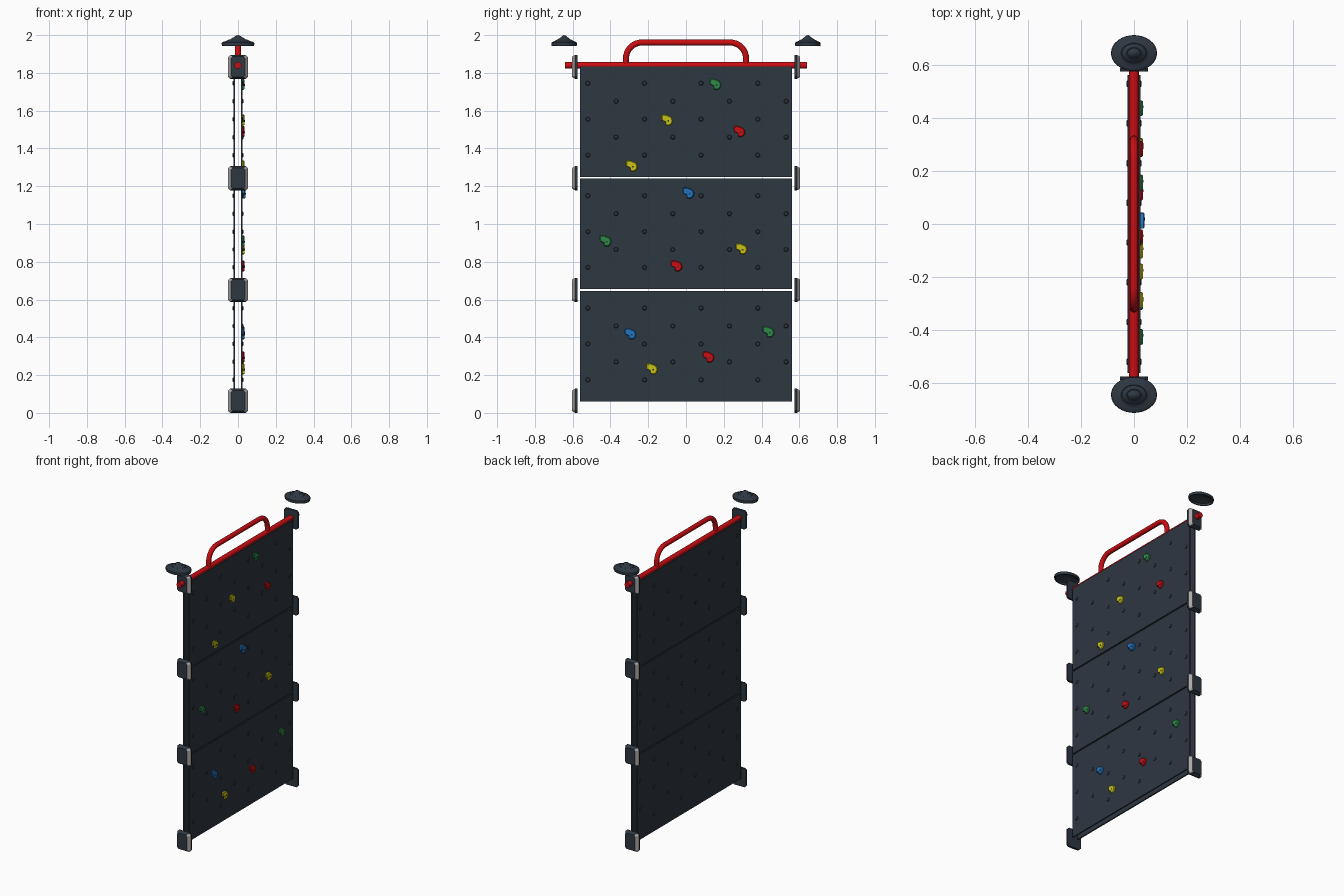
import bpy, bmesh
from math import sin, cos, pi, radians
from mathutils import Vector, Matrix

cube = bpy.data.objects.get("Cube")
if cube:
    bpy.data.objects.remove(cube, do_unlink=True)


def material(name, rgb):
    m = bpy.data.materials.new(name)
    m.use_nodes = True
    m.diffuse_color = (*rgb, 1)
    m.node_tree.nodes["Principled BSDF"].inputs["Base Color"].default_value = (*rgb, 1)
    return m


SLATE = material("slate", (0.027, 0.038, 0.053))
GREY = material("light_grey", (0.42, 0.40, 0.39))
RED = material("red", (0.60, 0.004, 0.006))
YELLOW = material("yellow", (0.58, 0.54, 0.008))
GREEN = material("green", (0.026, 0.25, 0.06))
BLUE = material("blue", (0.015, 0.18, 0.54))


def finish(name, bm, mats, smooth=False):
    bmesh.ops.recalc_face_normals(bm, faces=bm.faces[:])
    me = bpy.data.meshes.new(name)
    bm.to_mesh(me)
    bm.free()
    ob = bpy.data.objects.new(name, me)
    bpy.context.collection.objects.link(ob)
    for m in mats:
        me.materials.append(m)
    if smooth:
        bpy.ops.object.select_all(action='DESELECT')
        ob.select_set(True)
        bpy.context.view_layer.objects.active = ob
        bpy.ops.object.shade_smooth_by_angle(angle=radians(35))
    return ob


def add_box(bm, lo, hi):
    lo, hi = Vector(lo), Vector(hi)
    size = hi - lo
    mat = Matrix.Translation((lo + hi) / 2) @ Matrix.Diagonal((*size, 1))
    bmesh.ops.create_cube(bm, size=1, matrix=mat)


def loft(bm, rings, closed=False):
    """Skin a list of equal rings of points and cap both ends."""
    rows = [[bm.verts.new(p) for p in ring] for ring in rings]
    n = len(rows[0])
    pairs = list(zip(rows, rows[1:])) + ([(rows[-1], rows[0])] if closed else [])
    for a, b in pairs:
        for i in range(n):
            j = (i + 1) % n
            bm.faces.new((a[i], a[j], b[j], b[i]))
    if not closed:
        bm.faces.new(rows[0])
        bm.faces.new(rows[-1])


# Double-skinned wall panels with staggered round studs
PANEL_W, PANEL_H = 0.562, 0.585
for name, z0 in (("lower", 0.06), ("middle", 0.655), ("upper", 1.25)):
    bm = bmesh.new()
    for s in (-1, 1):
        xs = sorted((0.016 * s, 0.025 * s))
        add_box(bm, (xs[0], -PANEL_W, z0), (xs[1], PANEL_W, z0 + PANEL_H))
    finish(name + "_panel", bm, [SLATE])

    bm = bmesh.new()
    for col in range(8):
        heights = (0.21, 0.40) if col % 2 else (0.115, 0.305, 0.495)
        for h in heights:
            for s in (-1, 1):
                place = Matrix.Translation((0.0265 * s, -0.52 + 0.15 * col, z0 + h))
                bmesh.ops.create_cone(bm, segments=10, cap_ends=True, radius1=0.013,
                                      radius2=0.009, depth=0.004,
                                      matrix=place @ Matrix.Rotation(s * pi / 2, 4, 'Y'))
    finish(name + "_studs", bm, [SLATE])


# End clamps: chamfered plates with light side bevels
def octagon(w, h, c, y, z):
    pts = [(w, h - c), (w - c, h), (c - w, h), (-w, h - c),
           (-w, c - h), (c - w, -h), (w - c, -h), (w, c - h)]
    return [(x, y, z + dz) for x, dz in pts]


for side, s in (("front", -1), ("back", 1)):
    for i, z in enumerate((0.064, 0.651, 1.242, 1.832)):
        bm = bmesh.new()
        loft(bm, [octagon(0.053, 0.064, 0.012, 0.575 * s, z),
                  octagon(0.053, 0.064, 0.012, 0.587 * s, z),
                  octagon(0.036, 0.054, 0.008, 0.604 * s, z)])
        bmesh.ops.recalc_face_normals(bm, faces=bm.faces[:])
        for f in bm.faces:
            slanted = abs(f.normal.x) > 0.4 and abs(f.normal.y) > 0.2
            f.material_index = 1 if slanted else 0
        finish(f"{side}_clamp_{i + 1}", bm, [SLATE, GREY])

# Top rail
bm = bmesh.new()
bmesh.ops.create_cone(bm, segments=24, cap_ends=True, radius1=0.018, radius2=0.018,
                      depth=1.28, matrix=Matrix.Translation((0, 0, 1.84)) @
                      Matrix.Rotation(pi / 2, 4, 'X'))
finish("top_rail", bm, [RED], True)

# Bent grab handle, swept along a rounded path
BEND, REACH, TOP, TUBE = 0.085, 0.318, 1.961, 0.016
path = [(-REACH, 1.84, 0)]
for k in range(9):
    a = pi / 2 * k / 8
    path.append((-REACH + BEND * (1 - cos(a)), TOP - BEND + BEND * sin(a), a))
path += [(-y, z, pi - a) for y, z, a in reversed(path)]
rings = []
for y, z, a in path:
    ring = []
    for k in range(14):
        t = 2 * pi * k / 14
        r = TUBE * cos(t)
        # a = 0 climbs, a = pi/2 runs level, a = pi descends
        ring.append((TUBE * sin(t), y - r * cos(a), z + r * sin(a)))
    rings.append(ring)
bm = bmesh.new()
loft(bm, rings)
finish("grab_handle", bm, [RED], True)

# Oval stepped roof caps, hollow underneath
CAP = [(0.004, 2.0), (0.16, 1.996), (0.28, 1.986), (0.32, 1.987), (0.52, 1.975),
       (0.56, 1.976), (0.78, 1.967), (0.82, 1.967), (0.98, 1.96), (1.0, 1.954),
       (0.97, 1.942), (0.90, 1.942), (0.86, 1.955), (0.45, 1.968), (0.004, 1.975)]
for side, s in (("front", -1), ("back", 1)):
    bm = bmesh.new()
    loft(bm, [[(0.087 * r * cos(2 * pi * k / 32), 0.645 * s + 0.068 * r * sin(2 * pi * k / 32), z)
               for k in range(32)] for r, z in CAP])
    finish(side + "_roof_cap", bm, [SLATE], True)

# Climbing holds: comma-shaped grips with a bolt
HOLDS = [(GREEN, 0.156, 1.74), (YELLOW, -0.10, 1.55), (RED, 0.283, 1.49),
         (YELLOW, -0.287, 1.307), (BLUE, 0.013, 1.164), (GREEN, -0.426, 0.91),
         (YELLOW, 0.294, 0.868), (RED, -0.05, 0.778), (BLUE, -0.294, 0.418),
         (GREEN, 0.437, 0.429), (RED, 0.119, 0.296), (YELLOW, -0.18, 0.233)]
outline = [(-0.03, 0.0), (-0.03, 0.027), (-0.012, 0.03)]
for k in range(9):
    a = radians(75 - 25 * k)
    outline.append((0.006 + 0.024 * cos(a), -0.004 + 0.026 * sin(a)))
outline.append((-0.008, -0.01))
for i, (mat, y, z) in enumerate(HOLDS):
    bm = bmesh.new()
    top = 0.04 if i == 4 else 0.034
    loft(bm, [[(x, y + u * f, z + v * f) for u, v in outline]
              for x, f in ((0.024, 1), (top - 0.005, 1), (top, 0.85))])
    finish(f"climbing_hold_{i + 1}", bm, [mat], True)
    bm = bmesh.new()
    bmesh.ops.create_cone(bm, segments=8, cap_ends=True, radius1=0.005, radius2=0.005,
                          depth=0.004, matrix=Matrix.Translation((top, y + 0.006, z - 0.004)) @
                          Matrix.Rotation(pi / 2, 4, 'Y'))
    finish(f"hold_bolt_{i + 1}", bm, [SLATE])
